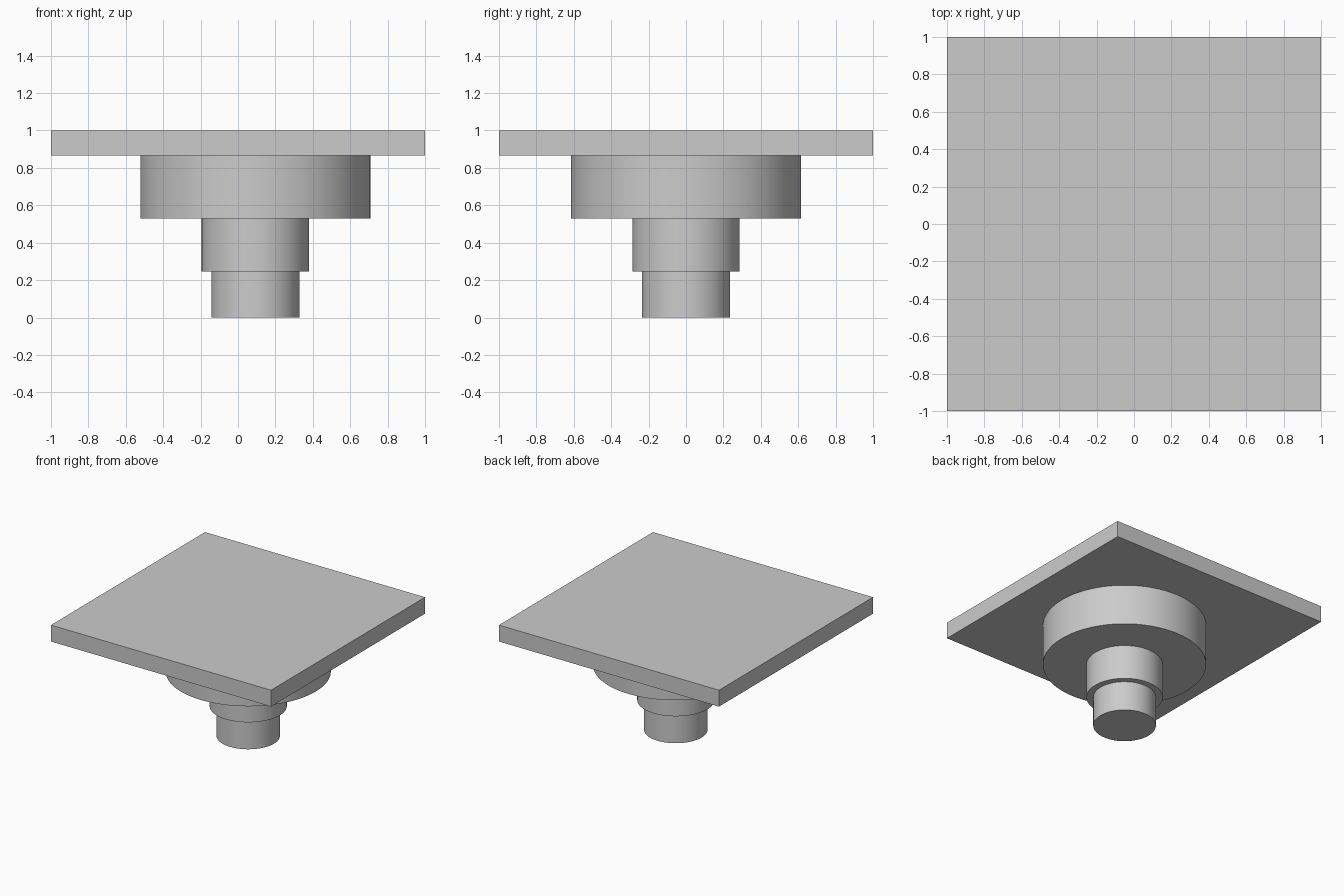
import bpy
import math

# Remove the default object
cube = bpy.data.objects.get("Cube")
if cube:
    bpy.data.objects.remove(cube, do_unlink=True)

# Single plain grey
grey = bpy.data.materials.new("light_grey")
grey.use_nodes = True
colour = (0.6, 0.6, 0.6, 1.0)
grey.diffuse_color = colour
grey.node_tree.nodes["Principled BSDF"].inputs["Base Color"].default_value = colour

AXIS_X = 0.093  # the stem is offset from the plate centre


def finish(name):
    obj = bpy.context.object
    obj.name = name
    obj.data.name = name
    obj.data.materials.append(grey)
    return obj


def add_disc(name, radius, bottom, top):
    bpy.ops.mesh.primitive_cylinder_add(
        vertices=96, radius=radius, depth=top - bottom,
        location=(AXIS_X, 0, (bottom + top) / 2))
    finish(name)
    bpy.ops.object.shade_smooth_by_angle(angle=math.radians(30))


# Square top plate
bpy.ops.mesh.primitive_cube_add(size=1, location=(0, 0, 0.9325))
plate = finish("top_plate")
plate.scale = (2, 2, 0.135)
bpy.ops.object.transform_apply(location=False, rotation=False, scale=True)

# Stepped round stem
add_disc("wide_hub", 0.615, 0.53, 0.865)
add_disc("middle_collar", 0.287, 0.245, 0.53)
add_disc("lower_peg", 0.236, 0, 0.245)
